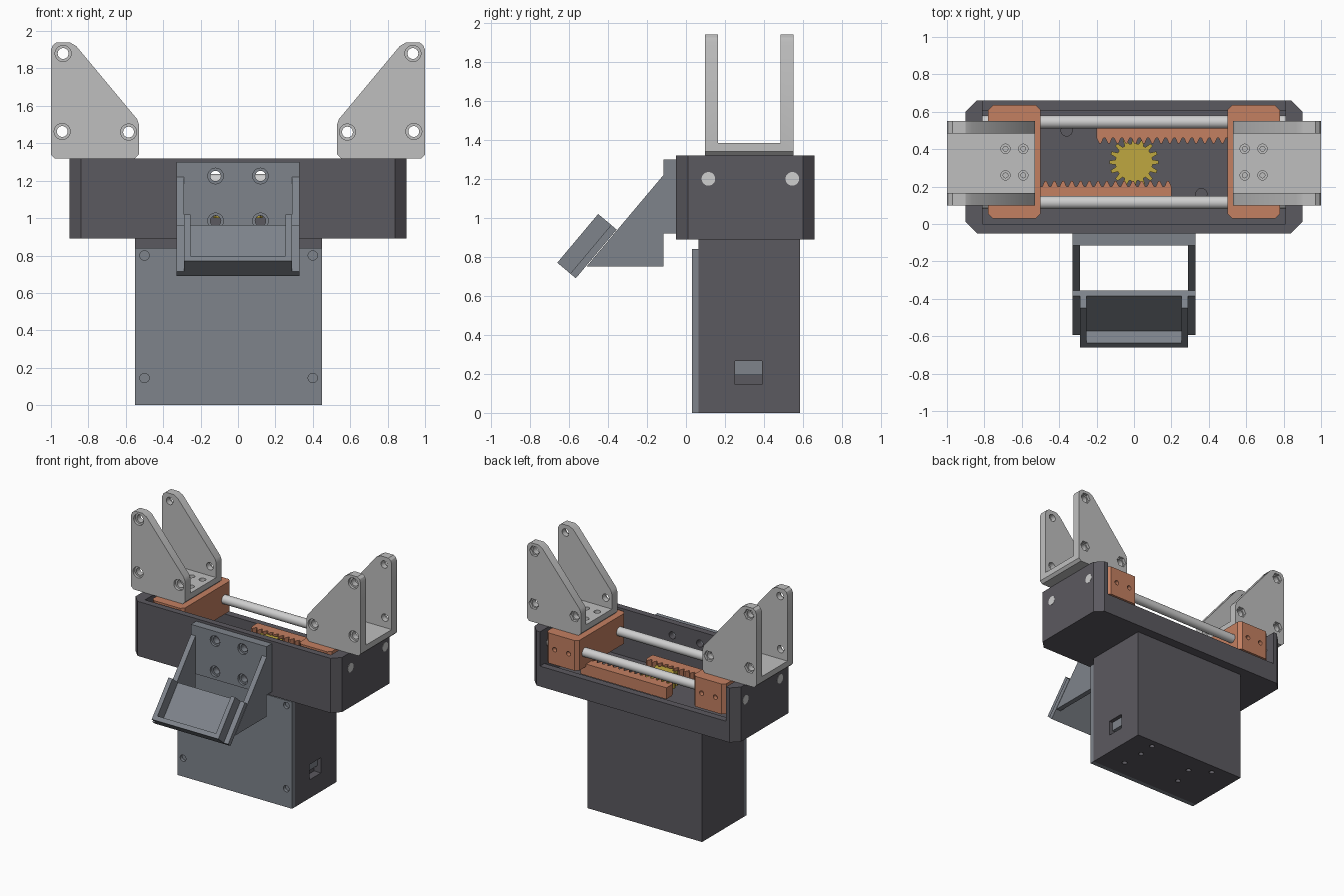
import bpy, bmesh
from math import cos, sin, pi, radians
from mathutils import Vector

if "Cube" in bpy.data.objects:
    bpy.data.objects.remove(bpy.data.objects["Cube"])


def material(name, rgb):
    m = bpy.data.materials.new(name)
    m.use_nodes = True
    m.diffuse_color = (*rgb, 1)
    m.node_tree.nodes["Principled BSDF"].inputs["Base Color"].default_value = (*rgb, 1)
    return m


DARK = material("charcoal", (.105, .1, .115))
SLATE = material("slate grey", (.21, .23, .26))
LIGHT = material("light grey", (.52, .52, .52))
STEEL = material("steel", (.62, .62, .62))
COPPER = material("copper orange", (.55, .215, .12))
YELLOW = material("yellow", (.52, .39, .05))
parts = []


def prism(name, pts, axis, lo, hi, mat=None):
    """Extrude a 2D outline along an axis."""
    place = {"x": lambda a, b, t: (t, a, b), "y": lambda a, b, t: (a, t, b),
             "z": lambda a, b, t: (a, b, t)}[axis]
    bm = bmesh.new()
    face = bm.faces.new([bm.verts.new(place(a, b, lo)) for a, b in pts])
    new = bmesh.ops.extrude_face_region(bm, geom=[face])["geom"]
    bmesh.ops.translate(bm, vec=place(0, 0, hi - lo),
                        verts=[v for v in new if isinstance(v, bmesh.types.BMVert)])
    bmesh.ops.recalc_face_normals(bm, faces=bm.faces)
    me = bpy.data.meshes.new(name)
    bm.to_mesh(me)
    bm.free()
    ob = bpy.data.objects.new(name, me)
    bpy.context.collection.objects.link(ob)
    if mat:
        me.materials.append(mat)
        parts.append(ob)
    return ob


def box(name, x0, x1, y0, y1, z0, z1, mat=None):
    return prism(name, [(x0, y0), (x1, y0), (x1, y1), (x0, y1)], "z", z0, z1, mat)


def disc(a, b, r, n=24):
    return [(a + r * cos(2 * pi * i / n), b + r * sin(2 * pi * i / n)) for i in range(n)]


def chamfered(x0, x1, y0, y1, c):
    return [(x0 + c, y0), (x1 - c, y0), (x1, y0 + c), (x1, y1 - c),
            (x1 - c, y1), (x0 + c, y1), (x0, y1 - c), (x0, y0 + c)]


def boolean(ob, other, operation="DIFFERENCE"):
    """Apply a boolean and remove the helper."""
    mod = ob.modifiers.new("boolean", "BOOLEAN")
    mod.object, mod.operation, mod.solver = other, operation, "EXACT"
    bpy.context.view_layer.update()
    me = bpy.data.meshes.new_from_object(ob.evaluated_get(bpy.context.evaluated_depsgraph_get()))
    ob.modifiers.clear()
    ob.data = me
    if other in parts:
        parts.remove(other)
    bpy.data.objects.remove(other)


def drill(ob, a, b, r, axis, lo, hi, n=24):
    boolean(ob, prism("cutter", disc(a, b, r, n), axis, lo, hi))


# Tray housing: chamfered block, hollowed, with its back opened
tray = prism("tray_housing", chamfered(-.9, .9, -.05, .66, .06), "z", .89, 1.32, DARK)
boolean(tray, box("cutter", -.81, .81, 0, .605, .95, 1.5))
boolean(tray, box("cutter", -.81, .81, .5, .8, 1.05, 1.5))
for x, y in ((-.36, .5), (.36, .16)):
    drill(tray, x, y, .03, "z", .92, 1)

# Lower box with side socket and mounting holes underneath
case = box("lower_box", -.55, .45, .065, .585, 0, .89, DARK)
boolean(case, box("cutter", .39, .5, .25, .39, .145, .265))
for x, y in ((.26, .52), (.25, .38), (.26, .2), (-.33, .51), (-.18, .42), (-.22, .25)):
    drill(case, x, y, .02, "z", -.1, .05)
box("socket_block", .385, .42, .25, .39, .195, .265, SLATE)
cover = box("front_cover", -.55, .45, .03, .065, 0, .84, SLATE)
for x in (-.5, .4):
    for z in (.145, .8):
        drill(cover, x, z, .025, "y", -.1, .055)

# Front arm: mounting panel, two gussets and a tilted cradle
panel = box("arm_panel", -.33, .33, -.115, -.05, .92, 1.3, SLATE)
for x in (-.12, .12):
    for z in (.985, 1.225):
        drill(panel, x, z, .042, "y", -.2, -.095)
        drill(panel, x, z, .028, "y", -.2, 0)
        drill(tray, x, z, .028, "y", -.1, .05)

base = Vector((-.66, .77))                    # lower front corner of the cradle
along = Vector((.643, .766))                  # up the slope
inward = Vector((.766, -.643))                # into the cradle


def slope(a0, a1, d0, d1):
    return [tuple(base + along * a + inward * d)
            for a, d in ((a0, d0), (a1, d0), (a1, d1), (a0, d1))]


LENGTH, DEPTH, BACK = .326, .087, .124
prism("cradle_back", slope(0, LENGTH, DEPTH, BACK), "x", -.33, .33, SLATE)
prism("cradle_bottom_lip", slope(0, .035, 0, DEPTH), "x", -.29, .29, SLATE)
for s, side in ((1, "left"), (-1, "right")):
    lo, hi = sorted((s * .255, s * .29))
    prism(side + "_cradle_rail", slope(0, LENGTH, 0, DEPTH), "x", lo, hi, SLATE)
    lo, hi = sorted((s * .29, s * .33))
    gusset = [(-.115, 1.22), (-.355, .935), (-.51, .75), (-.115, .75)]
    prism(side + "_gusset", gusset, "x", lo, hi, SLATE)

# Guide rods
for y, name in ((.115, "front_rod"), (.545, "back_rod")):
    prism(name, disc(y, 1.2, .035, 32), "x", -.902, .902, STEEL)

# Sliding carriages and clevis brackets, mirrored
outline = [(.55, 1.32), (.98, 1.32), (1, 1.34), (1, 1.9), (.99, 1.925), (.97, 1.94),
           (.9, 1.94), (.865, 1.92), (.54, 1.53), (.53, 1.5), (.53, 1.34)]
for s, side in ((1, "left"), (-1, "right")):
    lo, hi = sorted((s * .5, s * .78))
    carriage = prism(side + "_carriage", chamfered(lo, hi, .03, .635, .025), "z", 1.08, 1.318, COPPER)
    for x in (.58, .7):
        drill(carriage, s * x, 1.2, .018, "y", .6, .7)
    bracket = prism(side + "_bracket", [(s * x, z) for x, z in outline], "y", .098, .552, LIGHT)
    boolean(bracket, box("cutter", -2, 2, .165, .485, 1.385, 3))
    for x, z in ((.935, 1.88), (.94, 1.463), (.585, 1.46)):
        drill(bracket, s * x, z, .043, "y", 0, .12)
        drill(bracket, s * x, z, .043, "y", .53, .7, 6)
        drill(bracket, s * x, z, .029, "y", 0, .7)
    for x in (.592, .687):
        for y in (.26, .402):
            drill(bracket, s * x, y, .025, "z", 1.36, 1.5)
            drill(bracket, s * x, y, .013, "z", 1.33, 1.5)

# Pinion gear and its shaft
TEETH, CX, CY = 16, 0, .33
gear = []
for i in range(TEETH):
    for da, r in ((-.34, .1), (-.16, .132), (.16, .132), (.34, .1)):
        a = 2 * pi * (i + da) / TEETH
        gear.append((CX + r * cos(a), CY + r * sin(a)))
prism("pinion_gear", gear, "z", 1.0, 1.09, YELLOW)
prism("gear_shaft", disc(CX, CY, .03), "z", .95, 1.094, YELLOW)

# Toothed racks, one on each carriage
PITCH = .0467
for s, side in ((1, "left"), (-1, "right")):
    rack = [(.55, .2), (-.2, .2)]
    for i in range(15):
        x = -.2 + i * PITCH
        rack += [(x, .13), (x + PITCH * .3, .1), (x + PITCH * .5, .1), (x + PITCH * .8, .13)]
    rack += [(.55, .13)]
    prism(side + "_rack", [(s * x, CY + s * y) for x, y in rack], "z", 1.01, 1.1, COPPER)

# Smooth the round surfaces and keep the edges sharp
bpy.ops.object.select_all(action="DESELECT")
for ob in parts:
    ob.select_set(True)
bpy.context.view_layer.objects.active = parts[0]
bpy.ops.object.shade_smooth_by_angle(angle=radians(25))
